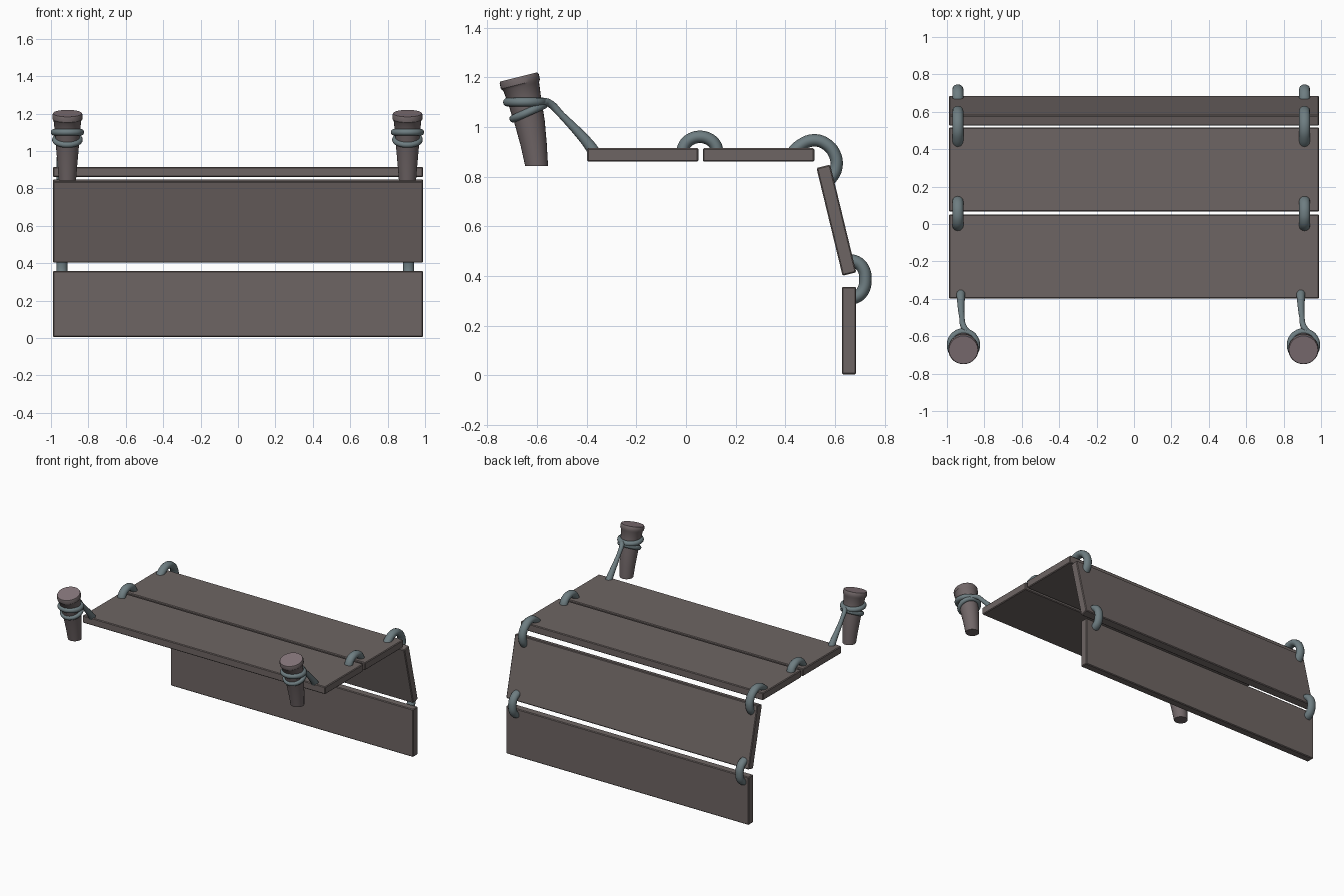
import bpy, bmesh, math
from mathutils import Vector

if "Cube" in bpy.data.objects:
    bpy.data.objects.remove(bpy.data.objects["Cube"])


def material(name, col):
    m = bpy.data.materials.new(name)
    m.diffuse_color = (*col, 1)
    m.use_nodes = True
    m.node_tree.nodes["Principled BSDF"].inputs["Base Color"].default_value = m.diffuse_color
    return m


WOOD = material("wood", (0.155, 0.130, 0.125))
POST = material("post_wood", (0.165, 0.135, 0.138))
CUT = material("post_cut", (0.235, 0.18, 0.195))
ROPE = material("rope", (0.155, 0.205, 0.22))


def plank(name, y, z, depth, height, tilt=0.0):
    """Board with slightly softened edges, centred at y, z."""
    bpy.ops.mesh.primitive_cube_add(size=1, location=(0, y, z), rotation=(tilt, 0, 0))
    ob = bpy.context.object
    ob.name = name
    ob.scale = (1.98, depth, height)
    bpy.ops.object.transform_apply(location=False, rotation=False, scale=True)
    mod = ob.modifiers.new("bevel", 'BEVEL')
    mod.width, mod.segments = 0.005, 1
    ob.data.materials.append(WOOD)


def rope(name, pts, radius, x=0.0, flat=1.0, cyclic=False, radii=None):
    """Smooth round rope through the points, turned into a mesh."""
    cu = bpy.data.curves.new(name, 'CURVE')
    cu.dimensions = '3D'
    cu.bevel_depth, cu.bevel_resolution = radius, 4
    cu.resolution_u = 5
    cu.use_fill_caps = True
    sp = cu.splines.new('BEZIER')
    sp.bezier_points.add(len(pts) - 1)
    for i, (bp, p) in enumerate(zip(sp.bezier_points, pts)):
        bp.co = p
        bp.handle_left_type = bp.handle_right_type = 'AUTO'
        bp.radius = radii[i] if radii else 1
    sp.use_cyclic_u = cyclic
    ob = bpy.data.objects.new(name, cu)
    bpy.context.collection.objects.link(ob)
    ob.location.x = x
    ob.scale.x = flat
    bpy.ops.object.select_all(action='DESELECT')
    ob.select_set(True)
    bpy.context.view_layer.objects.active = ob
    bpy.ops.object.convert(target='MESH')
    ob = bpy.context.object
    bpy.ops.object.shade_smooth_by_angle(angle=math.radians(45))
    ob.data.materials.clear()
    ob.data.materials.append(ROPE)


def ring_points(y, z, r, tilt, n=12):
    """Circle tilted about the x axis."""
    out = []
    for i in range(n):
        a = math.tau * i / n
        out.append(Vector((r * math.cos(a), y + r * math.sin(a) * math.cos(tilt),
                           z + r * math.sin(a) * math.sin(tilt))))
    return out


def post(name, x):
    """Flared, leaning post lofted through (y, z, radius, tilt) sections."""
    sections = [(-0.601, 0.843, 0.046, 0), (-0.613, 0.93, 0.053, 3),
                (-0.629, 1.02, 0.061, 7), (-0.648, 1.10, 0.067, 10),
                (-0.663, 1.163, 0.074, 14), (-0.666, 1.172, 0.081, 14),
                (-0.671, 1.193, 0.081, 14), (-0.673, 1.201, 0.077, 14)]
    n = 28
    bm = bmesh.new()
    rings = [[bm.verts.new(p) for p in ring_points(y, z, r, math.radians(t), n)]
             for y, z, r, t in sections]
    for a, b in zip(rings, rings[1:]):
        for i in range(n):
            j = (i + 1) % n
            bm.faces.new((a[i], a[j], b[j], b[i]))
    bm.faces.new(rings[0][::-1])
    bm.faces.new(rings[-1]).material_index = 1
    me = bpy.data.meshes.new(name)
    bm.to_mesh(me)
    bm.free()
    ob = bpy.data.objects.new(name, me)
    ob.location.x = x
    me.materials.append(POST)
    me.materials.append(CUT)
    bpy.context.collection.objects.link(ob)
    bpy.ops.object.select_all(action='DESELECT')
    ob.select_set(True)
    bpy.context.view_layer.objects.active = ob
    bpy.ops.object.shade_smooth_by_angle(angle=math.radians(35))


# four hinged boards
plank("front_deck_plank", -0.174, 0.8875, 0.448, 0.055)
plank("rear_deck_plank", 0.292, 0.8875, 0.448, 0.055)
plank("tilted_plank", 0.605, 0.625, 0.057, 0.446, math.radians(13.6))
plank("hanging_plank", 0.656, 0.181, 0.057, 0.352)

# hinge loop paths as (y, z)
loops = {
    "deck_loop": [(-0.014, 0.88)] + [(0.056 + 0.07 * -math.cos(math.pi * k / 6),
                  0.898 + 0.062 * math.sin(math.pi * k / 6)) for k in range(7)] + [(0.126, 0.88)],
    "corner_loop": [(0.42, 0.885), (0.455, 0.922), (0.512, 0.946), (0.565, 0.93),
                    (0.600, 0.885), (0.604, 0.835), (0.586, 0.798), (0.558, 0.775)],
    "lower_loop": [(0.64, 0.462), (0.678, 0.46), (0.71, 0.435), (0.722, 0.386),
                   (0.71, 0.338), (0.685, 0.316), (0.65, 0.308)],
}

for side, px, lx in (("left", -0.912, -0.942), ("right", 0.906, 0.912)):
    for name, path in loops.items():
        rope(f"{side}_{name}", [(0, y, z) for y, z in path], 0.025, lx, 1.18)
    # post with two wraps and a tie down to the deck
    post(f"{side}_post", px)
    rope(f"{side}_upper_wrap", ring_points(-0.647, 1.10, 0.071, 0), 0.018, px, cyclic=True)
    rope(f"{side}_lower_wrap", ring_points(-0.634, 1.06, 0.066, math.radians(24)), 0.016,
         px, cyclic=True)
    rope(f"{side}_tie", [(0.03, -0.583, 1.095), (0.005, -0.556, 1.098), (-0.008, -0.50, 1.047),
                         (-0.014, -0.38, 0.915), (-0.014, -0.37, 0.895)],
         0.015, px, radii=[1.1, 1.1, 0.95, 1.6, 1.7])
